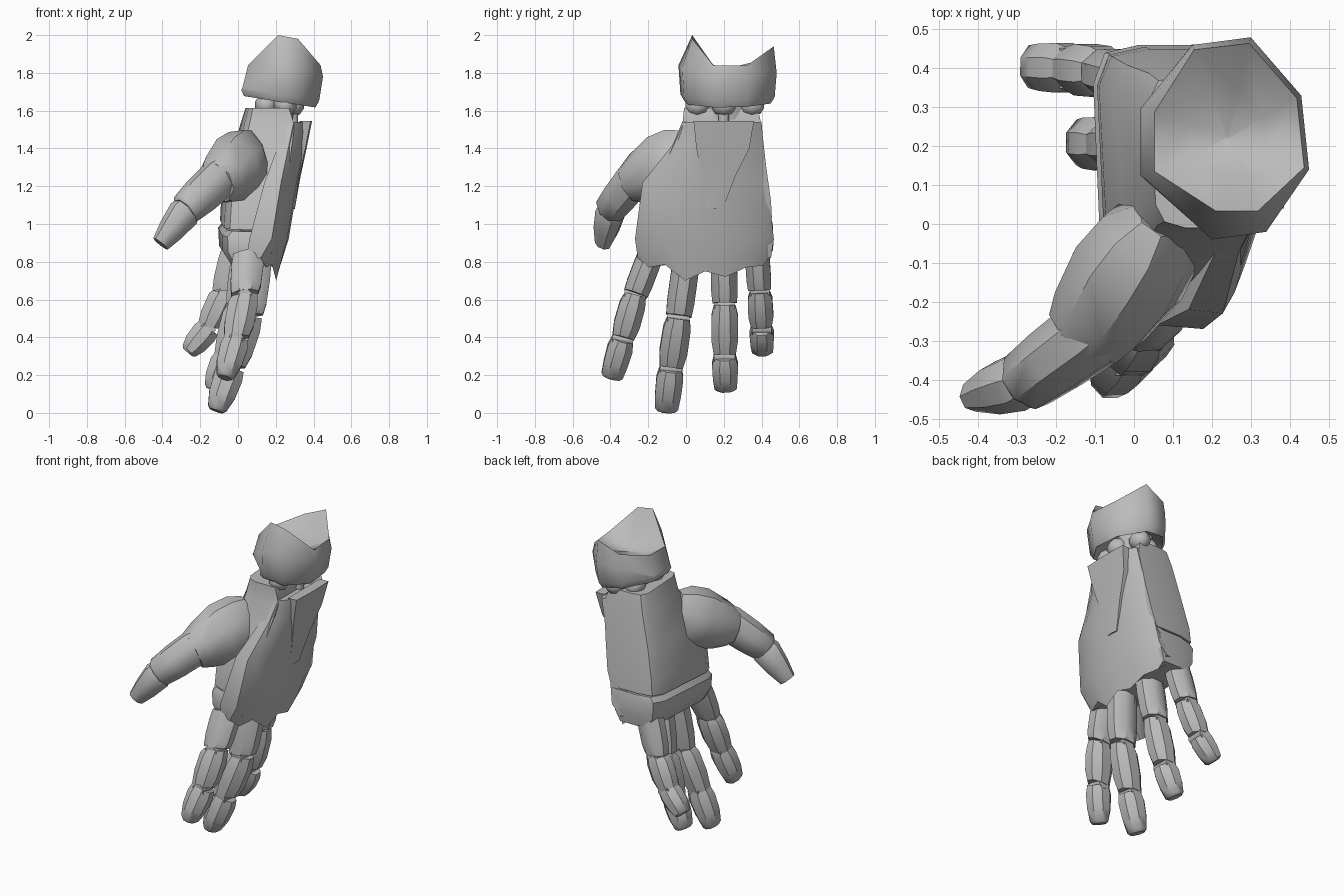
import bpy, bmesh, math
from mathutils import Vector

if "Cube" in bpy.data.objects:
    bpy.data.objects.remove(bpy.data.objects["Cube"])

grey = bpy.data.materials.new("metal grey")
grey.diffuse_color = (0.5, 0.5, 0.5, 1)
grey.use_nodes = True
grey.node_tree.nodes["Principled BSDF"].inputs["Base Color"].default_value = grey.diffuse_color


def loft(name, rings, angle=35):
    """Closed solid through rings that share one point count."""
    bm = bmesh.new()
    rows = [[bm.verts.new(p) for p in r] for r in rings]
    n = len(rows[0])
    for a, b in zip(rows, rows[1:]):
        for i in range(n):
            j = (i + 1) % n
            bm.faces.new((a[i], a[j], b[j], b[i]))
    bm.faces.new(rows[0])
    bm.faces.new(rows[-1])
    bmesh.ops.recalc_face_normals(bm, faces=bm.faces)
    me = bpy.data.meshes.new(name)
    bm.to_mesh(me)
    bm.free()
    me.materials.append(grey)
    ob = bpy.data.objects.new(name, me)
    bpy.context.collection.objects.link(ob)
    bpy.ops.object.select_all(action='DESELECT')
    ob.select_set(True)
    bpy.context.view_layer.objects.active = ob
    bpy.ops.object.shade_smooth_by_angle(angle=math.radians(angle))
    return ob


def tube(name, p, q, stations, side=(0, 1, 0), sides=8, slant=0.0, angle=46):
    """Faceted tube from p to q; stations are (t, half width, half depth)."""
    p, q = Vector(p), Vector(q)
    axis = (q - p).normalized()
    w = Vector(side)
    w = (w - axis * w.dot(axis)).normalized()
    d = w.cross(axis)
    rings = []
    for k, (t, a, b) in enumerate(stations):
        ring = []
        for i in range(sides):
            f = 2 * math.pi * (i + .5) / sides
            c = d * b * math.sin(f)
            tilt = slant * c.x if k in (0, len(stations) - 1) else 0
            ring.append(p.lerp(q, t) + w * a * math.cos(f) + c + axis * tilt)
        rings.append(ring)
    return loft(name, rings, angle)


def ball(name, centre, r):
    c = Vector(centre)
    tube(name, c - Vector((0, r, 0)), c + Vector((0, r, 0)),
         [(t, r * s, r * s) for t, s in ((0, .3), (.15, .75), (.5, 1), (.85, .75), (1, .3))],
         side=(1, 0, 0), sides=10)


# wrist cuff: octagonal cup with two raised horns and a sunken saddle top
outline = [(.02, .12), (.02, .30), (.15, .46), (.30, .48),
           (.43, .33), (.45, .14), (.34, -.02), (.20, -.04)]
rim_z = [1.84, 1.84, 1.88, 1.94, 1.84, 1.84, 1.98, 2.0]
rim_k = [.85, .85, .95, .94, .94, .94, .78, .72]
centre = (.24, .22)


def cuff_ring(ks, zs, dx=0):
    return [(centre[0] + (x - centre[0]) * k + dx, centre[1] + (y - centre[1]) * k, z)
            for (x, y), k, z in zip(outline, ks, zs)]


low = [1.68 - .14 * x for x, y in outline]
cuff = [cuff_ring([.5] * 8, [z + .06 for z in low]),
        cuff_ring([.88] * 8, low, -.015),
        cuff_ring([.96] * 8, [z + .035 for z in low], -.012),
        cuff_ring([.985, .985] + [1] * 6, [1.72, 1.72, 1.79, 1.8, 1.78, 1.78, 1.83, 1.84]),
        cuff_ring(rim_k, rim_z),
        cuff_ring([k * .5 for k in rim_k], [1.79 + (z - 1.83) * .4 for z in rim_z]),
        cuff_ring([.02] * 8, [1.79] * 8)]
loft("wrist_cuff", cuff, 65)

# wrist joint: core, balls and rods
tube("wrist_core", (.2, .21, 1.5), (.22, .21, 1.75), [(0, .13, .09), (1, .12, .1)])
for i, (x, y) in enumerate([(.25, .06), (.15, .12), (.15, .30), (.25, .35), (.29, .2)]):
    ball(f"wrist_ball_{i}", (x, y, 1.63), .062)
    tube(f"wrist_rod_{i}", (x, y, 1.5), (x, y, 1.72), [(0, .03, .03), (1, .03, .03)])

# back plate: curved shell of the hand with scalloped knuckle edge
COLS = [0, .08, .2, .35, .5, .65, .8, .93, 1]
DROP = [.09, .06, .03, .008, 0, .005, .02, .05, .07]
KNUCKLE = [.82, .77, .785, .70, .75, .72, .77, .78, .86]


def back_ring(z, y0, y1, xb, xe, zs=None):
    zs = zs or [z] * 9
    outer = [(xb - d, y0 + (y1 - y0) * u, h) for u, d, h in zip(COLS, DROP, zs)]
    return [(xe, y0 + .01, zs[0])] + outer + [(xe + .02, y1 - .01, zs[8])]


loft("back_plate", [
    back_ring(1.54, -.02, .40, .385, .26),
    back_ring(1.42, -.07, .41, .36, .215),
    back_ring(1.22, -.23, .43, .318, .14),
    back_ring(.92, -.27, .465, .268, .06),
    back_ring(.78, -.255, .46, .21, .045, KNUCKLE)], 40)

# raised tongue running down from the wrist on the back plate
tongue = []
for z, y0, y1, x in [(1.545, .04, .36, .387), (1.4, .055, .335, .358),
                     (1.25, .085, .26, .326), (1.08, .105, .195, .296)]:
    tongue.append([(x - .06, y0, z), (x - .002, y0, z), (x + .005, (y0 + y1) / 2, z),
                   (x, y1, z), (x - .06, y1, z)])
loft("back_tongue", tongue)


# palm: rounded blocks split by a crease above the finger roots
def palm_ring(z, x0, x1, y0, y1, tilt=0):
    pts = [(.07, .15), (0, .85), (.1, .97), (.4, 1), (1, 1), (1, 0), (.4, 0), (.17, .04)]
    return [(x0 + (x1 - x0) * a, y0 + (y1 - y0) * b, z + tilt * (b - .5)) for a, b in pts]


loft("palm", [palm_ring(1.615, .04, .27, -.01, .38),
              palm_ring(1.52, .01, .30, -.02, .40),
              palm_ring(1.3, -.05, .27, -.12, .425),
              palm_ring(1.12, -.09, .24, -.19, .45),
              palm_ring(1.0, -.095, .21, -.2, .455, .06)])
loft("lower_palm", [palm_ring(.99, -.08, .21, -.2, .455, .06),
                    palm_ring(.96, -.105, .19, -.21, .46, .06),
                    palm_ring(.87, -.1, .18, -.21, .46, .04),
                    palm_ring(.8, -.05, .15, -.2, .45, .04)])
tube("palm_core", (.06, .13, 1.03), (.06, .13, .93), [(0, .29, .1), (1, .29, .1)])

# fingers: knuckle, middle and tip joints with half width
fingers = {
    "index": ([(.055, -.19, .83), (.035, -.27, .62), (-.01, -.335, .39), (-.07, -.395, .185)], .073),
    "middle": ([(.09, .0, .79), (.055, -.04, .5), (-.035, -.08, .235), (-.115, -.105, .01)], .077),
    "ring": ([(.05, .2, .82), (.01, .205, .57), (-.06, .205, .3), (-.135, .21, .12)], .074),
    "little": ([(-.01, .375, .86), (-.07, .39, .64), (-.155, .40, .45), (-.265, .405, .32)], .069),
}
SHAPES = [
    [(-.05, 1, 1.2), (.25, 1.02, 1.25), (.7, 1.02, 1.2), (.95, .95, 1.05)],
    [(.0, .85, .95), (.2, 1.02, 1.15), (.65, 1.04, 1.15), (.97, .86, .95)],
    [(.0, .84, .95), (.22, 1, 1.08), (.62, .96, 1), (.93, .86, .72), (1, .65, .5)],
]
for name, (joints, r) in fingers.items():
    for k, part in enumerate(("base", "middle", "tip")):
        tube(f"{name}_finger_{part}", joints[k], joints[k + 1],
             [(t, a * r, b * r) for t, a, b in SHAPES[k]], slant=(-.2, -.3, 0)[k], angle=40)
        c = Vector(joints[k])
        tube(f"{name}_joint_{part}", c - Vector((0, r * .75, 0)), c + Vector((0, r * .75, 0)),
             [(0, .04, .04), (1, .04, .04)], side=(1, 0, 0))

# thumb: broad root, middle segment and tip
side = (.8, -.58, .1)
tube("thumb_root", (.045, -.04, 1.335), (-.12, -.285, 1.215),
     [(-.25, .08, .15), (.0, .14, .185), (.35, .155, .19), (.8, .135, .145), (1, .115, .115)], side)
side = (.55, -.65, .2)
tube("thumb_middle", (-.075, -.255, 1.265), (-.285, -.41, 1.07),
     [(0, .09, .1), (.15, .1, .11), (.6, .094, .104), (.95, .084, .09), (1, .07, .075)], side)
tube("thumb_tip", (-.265, -.395, 1.085), (-.41, -.44, .895),
     [(0, .065, .075), (.15, .078, .088), (.6, .068, .072), (1, .042, .05)], side)
ball("thumb_joint", (-.275, -.4, 1.075), .055)
